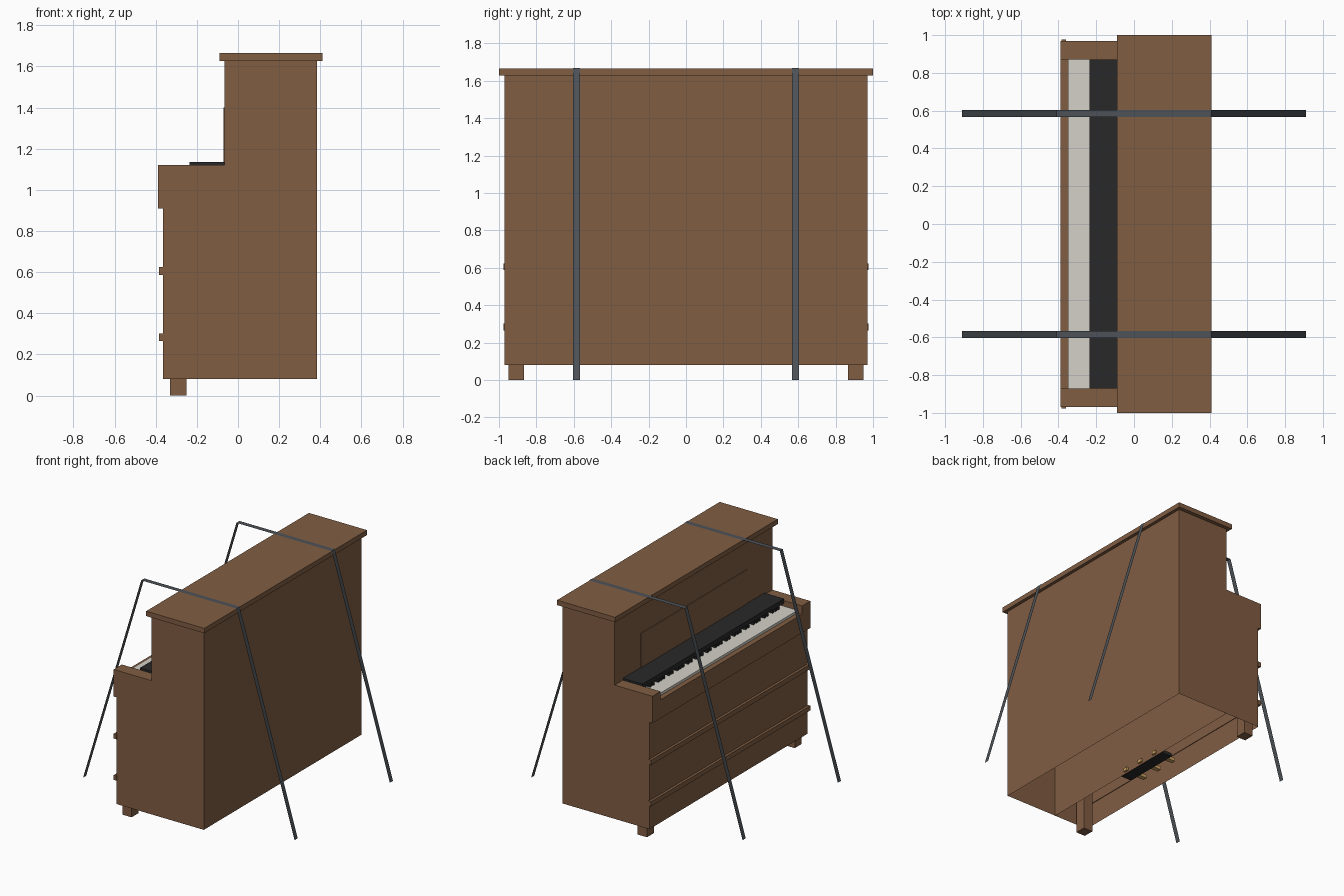
import bpy, bmesh

if "Cube" in bpy.data.objects:
    bpy.data.objects.remove(bpy.data.objects["Cube"])


def material(name, rgb):
    m = bpy.data.materials.new(name)
    m.diffuse_color = (*rgb, 1)
    m.use_nodes = True
    m.node_tree.nodes["Principled BSDF"].inputs["Base Color"].default_value = m.diffuse_color
    return m


WOOD = material("wood", (0.22, 0.11, 0.055))
BLACK = material("black", (0.022, 0.022, 0.022))
IVORY = material("ivory", (0.66, 0.64, 0.58))
WEBBING = material("webbing", (0.075, 0.085, 0.095))
BRASS = material("brass", (0.6, 0.36, 0.12))


def finish(name, bm, mat):
    me = bpy.data.meshes.new(name)
    bm.to_mesh(me)
    bm.free()
    me.materials.append(mat)
    ob = bpy.data.objects.new(name, me)
    bpy.context.collection.objects.link(ob)
    return ob


def add_box(bm, x, y, z):
    verts = bmesh.ops.create_cube(bm, size=1)["verts"]
    for v in verts:
        v.co = [(r[0] + r[1]) / 2 + c * (r[1] - r[0]) for r, c in zip((x, y, z), v.co)]


def box(name, x, y, z, mat=WOOD, open_bottom=False):
    bm = bmesh.new()
    add_box(bm, x, y, z)
    if open_bottom:
        bm.normal_update()
        bmesh.ops.delete(bm, geom=[f for f in bm.faces if f.normal.z < -0.5],
                         context='FACES_ONLY')
    return finish(name, bm, mat)


# Case: two hollow shells open underneath, plus lid
box("tall_case", (-0.065, 0.385), (-0.97, 0.97), (0.08, 1.63), open_bottom=True)
box("lower_case", (-0.365, -0.066), (-0.97, 0.97), (0.08, 0.912), open_bottom=True)
box("lid", (-0.09, 0.41), (-1, 1), (1.627, 1.665))

# Key bed, front mouldings, music panel
box("key_bed", (-0.39, -0.065), (-0.87, 0.87), (0.91, 1.055))
for i, z in enumerate((0.265, 0.587)):
    box(f"moulding_{i}", (-0.385, -0.36), (-0.977, 0.977), (z, z + 0.037))
box("music_panel", (-0.07, -0.06), (-0.65, 0.65), (1.12, 1.4))

# Mirrored end arms and front legs
for side, s in (("right", 1), ("left", -1)):
    box(f"arm_{side}", (-0.39, -0.065), sorted((s * 0.87, s * 0.97)), (0.91, 1.12))
    box(f"front_leg_{side}", (-0.33, -0.25), sorted((s * 0.865, s * 0.95)), (0, 0.9))

# Keyboard: ivory slab, black keys in groups of 2 and 3, fallboard
box("white_keys", (-0.35, -0.07), (-0.87, 0.87), (1.05, 1.075), IVORY)
bm = bmesh.new()
step = 1.74 / 52
for k in range(1, 52):
    if k % 7 not in (2, 5):
        y = 0.87 - k * step
        add_box(bm, (-0.236, -0.08), (y - 0.01, y + 0.01), (1.07, 1.1))
finish("black_keys", bm, BLACK)
box("fallboard", (-0.235, -0.066), (-0.87, 0.87), (1.1, 1.135), BLACK)

# Pedals passing through the case wall above a dark plate
box("pedal_plate", (-0.165, -0.066), (-0.23, 0.23), (0.085, 0.11), BLACK)
for i, y in enumerate((-0.16, 0, 0.16)):
    box(f"pedal_{i}", (-0.24, -0.05), (y - 0.018, y + 0.018), (0.095, 0.12), BRASS)

# Flat ribbon straps over the lid, splayed to the floor
path = [(-0.91, 0), (-0.41, 1.668), (0.41, 1.668), (0.91, 0)]
for side, s in (("right", 1), ("left", -1)):
    bm = bmesh.new()
    rows = [[bm.verts.new((x, s * 0.585 + w, z)) for w in (-0.019, 0.019)] for x, z in path]
    for a, b in zip(rows, rows[1:]):
        bm.faces.new((a[0], b[0], b[1], a[1]))
    finish(f"strap_{side}", bm, WEBBING)
